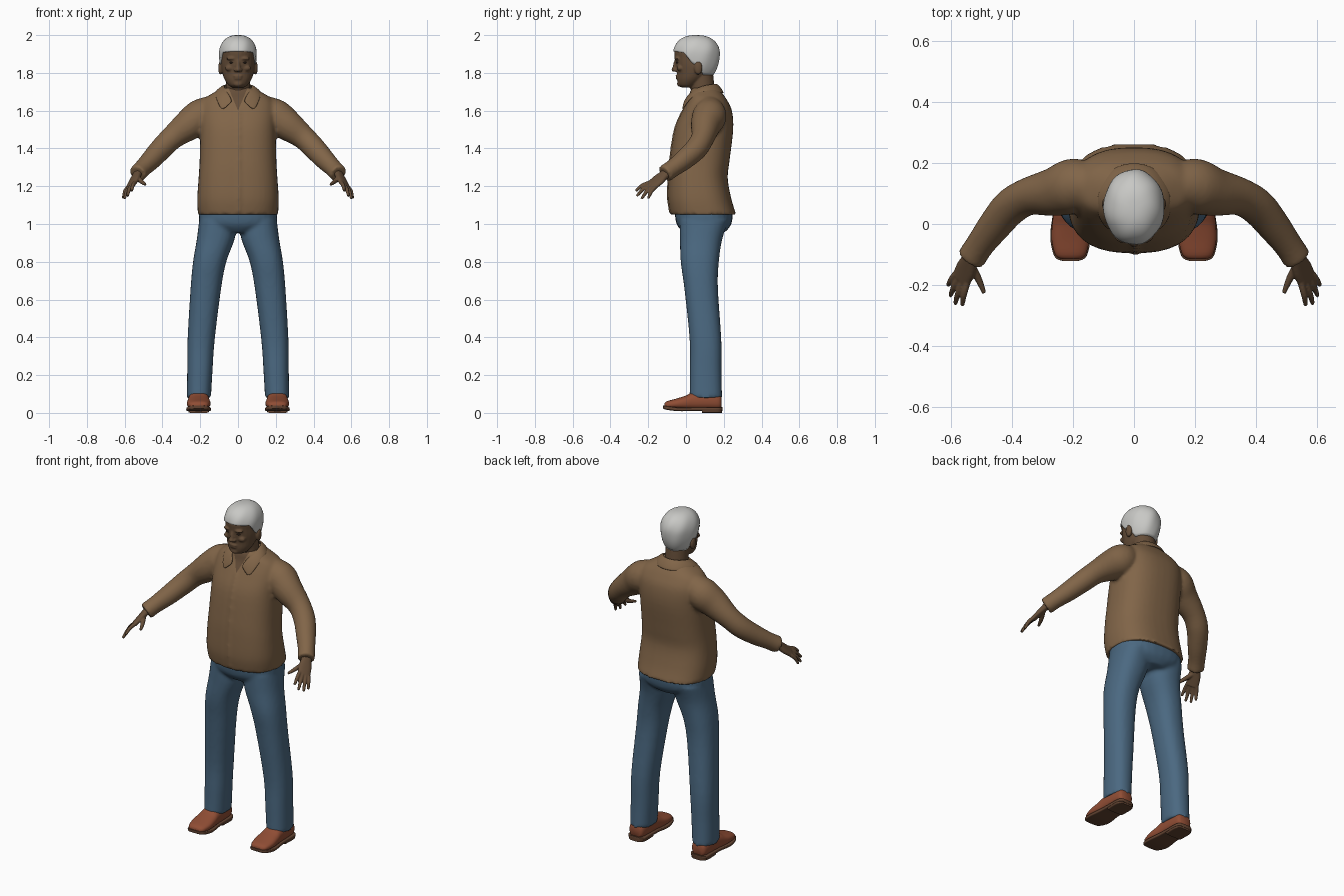
import bpy, bmesh, math
from mathutils import Vector, Matrix

cube = bpy.data.objects.get("Cube")
if cube:
    bpy.data.objects.remove(cube, do_unlink=True)

X, Y, Z = Vector((1, 0, 0)), Vector((0, 1, 0)), Vector((0, 0, 1))


def material(name, rgb):
    mat = bpy.data.materials.new(name)
    mat.use_nodes = True
    mat.diffuse_color = (*rgb, 1)
    shader = mat.node_tree.nodes["Principled BSDF"]
    shader.inputs["Base Color"].default_value = (*rgb, 1)
    shader.inputs["Roughness"].default_value = 0.8
    return mat


skin = material("brown skin", (0.13, 0.075, 0.04))
tan = material("tan jacket", (0.22, 0.13, 0.065))
denim = material("blue denim", (0.07, 0.14, 0.22))
leather = material("red brown leather", (0.28, 0.075, 0.035))
sole_brown = material("dark brown sole", (0.12, 0.055, 0.03))
grey = material("light grey hair", (0.58, 0.58, 0.56))
dark = material("dark eyes", (0.04, 0.025, 0.018))


def smooth_rings(rings, steps=4):
    """Catmull-Rom interpolation of (x, y, z, radius_u, radius_v) rings."""
    pts = [rings[0], *rings, rings[-1]]
    out = []
    for a, b, c, d in zip(pts, pts[1:], pts[2:], pts[3:]):
        for k in range(steps):
            t = k / steps
            out.append([0.5 * (2 * q + (r - p) * t + (2 * p - 5 * q + 4 * r - s) * t ** 2
                               + (3 * q - p - 3 * r + s) * t ** 3)
                        for p, q, r, s in zip(a, b, c, d)])
    return out + [list(rings[-1])]


def loft(bm, rings, u=X, v=None, power=2.0, side=1, sides=28):
    """Skin superellipse rings; without v the rings follow the path."""
    rings = smooth_rings(rings)
    centres = [Vector(r[:3]) for r in rings]
    loops = []
    for i, (c, r) in enumerate(zip(centres, rings)):
        uu, vv = u, v
        if v is None:
            t = (centres[min(i + 1, len(rings) - 1)] - centres[max(i - 1, 0)]).normalized()
            uu = (u - t * u.dot(t)).normalized()
            vv = t.cross(uu)
        loop = []
        for k in range(sides):
            a = math.tau * k / sides
            cu, cv = (math.copysign(abs(f) ** (2 / power), f) for f in (math.cos(a), math.sin(a)))
            p = c + uu * max(r[3], 0.003) * cu + vv * max(r[4], 0.003) * cv
            loop.append(bm.verts.new((p.x * side, p.y, p.z)))
        loops.append(loop)
    for a, b in zip(loops, loops[1:]):
        for k in range(sides):
            n = (k + 1) % sides
            bm.faces.new((a[k], a[n], b[n], b[k]))
    bm.faces.new(loops[0])
    bm.faces.new(loops[-1])


def ball(bm, centre, radii):
    bmesh.ops.create_uvsphere(bm, u_segments=20, v_segments=12, radius=1,
                              matrix=Matrix.Translation(centre) @ Matrix.Diagonal((*radii, 1)))


def finish(bm, name, mat, voxel=0, relax=4, thickness=0, subdivide=0, mirror=False):
    """Turn a bmesh into a smooth object, fusing overlapping pieces if voxel is set."""
    bmesh.ops.recalc_face_normals(bm, faces=bm.faces[:])
    mesh = bpy.data.meshes.new(name)
    bm.to_mesh(mesh)
    bm.free()
    mesh.materials.append(mat)
    mesh.shade_smooth()
    mesh.set_sharp_from_angle(angle=math.radians(50))
    obj = bpy.data.objects.new(name, mesh)
    bpy.context.scene.collection.objects.link(obj)
    if mirror:
        mod = obj.modifiers.new("mirror", "MIRROR")
        mod.use_clip = True
    if thickness:
        mod = obj.modifiers.new("thickness", "SOLIDIFY")
        mod.thickness, mod.offset = thickness, -1
    if subdivide:
        mod = obj.modifiers.new("subdivide", "SUBSURF")
        mod.levels = mod.render_levels = subdivide
    if voxel:
        mod = obj.modifiers.new("fuse", "REMESH")
        mod.mode, mod.voxel_size, mod.use_smooth_shade = "VOXEL", voxel, True
        mod = obj.modifiers.new("relax", "SMOOTH")
        mod.factor, mod.iterations = 0.5, relax
    return obj


# Jacket: torso, sleeves and front placket fused together
TORSO = [(0, 0.092, 1.05, 0.212, 0.174), (0, 0.073, 1.13, 0.216, 0.168),
         (0, 0.064, 1.24, 0.209, 0.157), (0, 0.073, 1.34, 0.203, 0.158),
         (0, 0.095, 1.5, 0.2, 0.155), (0, 0.112, 1.6, 0.2, 0.131),
         (0, 0.113, 1.66, 0.18, 0.102), (0, 0.105, 1.695, 0.13, 0.085),
         (0, 0.1, 1.72, 0.085, 0.07)]
SLEEVE = [(0.12, 0.12, 1.63, 0.06, 0.06), (0.19, 0.125, 1.577, 0.09, 0.09),
          (0.26, 0.105, 1.525, 0.083, 0.08), (0.345, 0.09, 1.46, 0.064, 0.062),
          (0.405, 0.055, 1.4, 0.06, 0.06), (0.46, -0.01, 1.34, 0.054, 0.054),
          (0.505, -0.07, 1.295, 0.047, 0.047), (0.533, -0.113, 1.265, 0.048, 0.048)]
bm = bmesh.new()
loft(bm, TORSO, X, Y, power=2.5, sides=40)
loft(bm, [(0.004, y - ry, z, 0.01, 0.006) for _, y, z, _, ry in TORSO[:6]], X, Y)
for s in (1, -1):
    loft(bm, SLEEVE, Vector((1, 0, 1)), side=s)
jacket = finish(bm, "jacket", tan, voxel=0.01)

# Open neck: cut a V into the chest and colour it as skin
graph = bpy.context.evaluated_depsgraph_get()
mesh = bpy.data.meshes.new_from_object(jacket.evaluated_get(graph))
jacket.modifiers.clear()
jacket.data = mesh
mesh.materials.append(skin)
bm = bmesh.new()
bm.from_mesh(mesh)
V_LOW, V_SLOPE = 1.6, 0.42
for s in (1, -1):
    chest = [f for f in bm.faces if f.calc_center_median().z > V_LOW - 0.03
             and f.calc_center_median().y < 0.08 and abs(f.calc_center_median().x) < 0.08]
    geom = chest + list({e for f in chest for e in f.edges}) + list({v for f in chest for v in f.verts})
    bmesh.ops.bisect_plane(bm, geom=geom, plane_co=(0, 0, V_LOW), plane_no=(s, 0, -V_SLOPE))
for f in bm.faces:
    c = f.calc_center_median()
    f.smooth = True
    if c.y < 0.06 and abs(c.x) < V_SLOPE * (c.z - V_LOW):
        f.material_index = 1
bm.to_mesh(mesh)
bm.free()

# Folded collar with two points
INNER = [(0, 0.165, 1.745), (0.06, 0.147, 1.745), (0.077, 0.085, 1.735),
         (0.06, 0.022, 1.705), (0.022, -0.015, 1.65)]
OUTER = [(0, 0.21, 1.695), (0.085, 0.187, 1.695), (0.13, 0.09, 1.712),
         (0.12, 0.014, 1.668), (0.088, -0.028, 1.59)]
bm = bmesh.new()
rows = []
for a, b in zip(INNER, OUTER):
    a, b = Vector(a), Vector(b)
    rows.append([bm.verts.new(p) for p in (a, a.lerp(b, 0.45) + Z * 0.008, b)])
for p, q in zip(rows, rows[1:]):
    for k in (0, 1):
        bm.faces.new((p[k], q[k], q[k + 1], p[k + 1]))
finish(bm, "collar", tan, thickness=0.009, subdivide=2, mirror=True)

# Trousers: pelvis and legs fused together
LEG = [(0.207, 0.105, 0.08, 0.064, 0.086), (0.202, 0.104, 0.22, 0.067, 0.084),
       (0.195, 0.103, 0.39, 0.072, 0.084), (0.17, 0.08, 0.66, 0.081, 0.089),
       (0.15, 0.073, 0.8, 0.088, 0.101), (0.118, 0.08, 0.92, 0.1, 0.112),
       (0.106, 0.096, 1.02, 0.1, 0.13)]
PELVIS = [(0, 0.095, 0.955, 0.08, 0.11), (0, 0.095, 1.0, 0.195, 0.145),
          (0, 0.092, 1.08, 0.203, 0.152), (0, 0.07, 1.18, 0.18, 0.125)]
bm = bmesh.new()
loft(bm, PELVIS, X, Y, power=2.4)
for s in (1, -1):
    loft(bm, LEG, X, Y, power=2.3, side=s)
finish(bm, "trousers", denim, voxel=0.01)

# Shoes: rounded uppers, thin soles and heels
UPPER = [(-0.115, 0.038, 0.03, 0.012), (-0.1, 0.042, 0.05, 0.02), (-0.05, 0.048, 0.062, 0.028),
         (0, 0.054, 0.06, 0.038), (0.04, 0.062, 0.056, 0.047), (0.12, 0.065, 0.053, 0.05),
         (0.172, 0.06, 0.046, 0.044), (0.187, 0.055, 0.032, 0.03)]
SOLE = [(-0.121, 0.031, 0.026, 0.008), (-0.105, 0.027, 0.053, 0.01), (-0.04, 0.019, 0.066, 0.01),
        (0.04, 0.02, 0.057, 0.01), (0.1, 0.02, 0.055, 0.01), (0.17, 0.02, 0.054, 0.01),
        (0.193, 0.02, 0.034, 0.01)]
HEEL = [(0.085, 0.011, 0.052, 0.011), (0.165, 0.011, 0.053, 0.011), (0.191, 0.011, 0.033, 0.011)]
for name, mat, power, tables in (("shoe_uppers", leather, 2.5, [UPPER]),
                                 ("shoe_soles", sole_brown, 6, [SOLE, HEEL])):
    bm = bmesh.new()
    for s in (1, -1):
        for table in tables:
            loft(bm, [(0.208, y, z, ru, rv) for y, z, ru, rv in table], X, Z, power=power, side=s)
    finish(bm, name, mat)

# Hands: flat palm, four fingers and a thumb
ACROSS = Vector((0.6, 0.45, -0.4)).normalized()
KNUCKLE = Vector((0.565, -0.178, 1.207))
TIPS = [(0.562, -0.266, 1.175), (0.585, -0.261, 1.148), (0.601, -0.235, 1.133), (0.608, -0.2, 1.135)]
PALM = [(0.525, -0.085, 1.28, 0.027, 0.022), (0.535, -0.115, 1.26, 0.029, 0.019),
        (0.55, -0.148, 1.232, 0.037, 0.016), (0.566, -0.182, 1.203, 0.036, 0.013)]
THUMB = [(0.538, -0.125, 1.25, 0.014, 0.014), (0.51, -0.178, 1.224, 0.012, 0.012),
         (0.49, -0.226, 1.208, 0.007, 0.007)]
bm = bmesh.new()
for s in (1, -1):
    loft(bm, PALM, ACROSS, power=2.4, side=s)
    loft(bm, THUMB, ACROSS, side=s, sides=12)
    for k, tip in enumerate(TIPS):
        base = KNUCKLE + ACROSS * 0.018 * (k - 1.5)
        tip = Vector(tip)
        mid = base.lerp(tip, 0.5) + Vector((0.003, -0.003, 0.006))
        loft(bm, [(*base, 0.011, 0.011), (*mid, 0.0105, 0.0105), (*tip, 0.007, 0.007)],
             ACROSS, side=s, sides=12)
finish(bm, "hands", skin, voxel=0.004, relax=2)

# Head: skull, neck and facial features fused together
SKULL = [(0, 0.01, 1.722, 0.03, 0.03), (0, 0.01, 1.735, 0.05, 0.05), (0, 0.025, 1.765, 0.071, 0.072),
         (0, 0.04, 1.8, 0.083, 0.088), (0, 0.045, 1.84, 0.089, 0.1), (0, 0.05, 1.88, 0.09, 0.11),
         (0, 0.05, 1.92, 0.09, 0.112), (0, 0.05, 1.96, 0.075, 0.095), (0, 0.05, 1.985, 0.04, 0.05)]
NECK = [(0, 0.1, 1.6, 0.066, 0.066), (0, 0.09, 1.7, 0.065, 0.064), (0, 0.08, 1.81, 0.065, 0.062)]
NOSE = [(0, -0.05, 1.872, 0.009, 0.01), (0, -0.056, 1.845, 0.011, 0.012), (0, -0.06, 1.815, 0.016, 0.012)]
bm = bmesh.new()
for table in (SKULL, NECK, NOSE):
    loft(bm, table, X, Y)
ball(bm, (0, -0.063, 1.817), (0.014, 0.014, 0.012))
ball(bm, (0, -0.044, 1.783), (0.026, 0.012, 0.006))
ball(bm, (0, -0.042, 1.771), (0.023, 0.012, 0.007))
ball(bm, (0, -0.032, 1.742), (0.026, 0.016, 0.016))
for s in (1, -1):
    ball(bm, (s * 0.034, -0.046, 1.876), (0.028, 0.016, 0.009))
    ball(bm, (s * 0.045, -0.032, 1.825), (0.024, 0.016, 0.016))
    ball(bm, (s * 0.013, -0.056, 1.815), (0.01, 0.011, 0.009))
    ball(bm, (s * 0.092, 0.065, 1.826), (0.013, 0.022, 0.036))
finish(bm, "head", skin, voxel=0.005, relax=3)

# Eyes
bm = bmesh.new()
for s in (1, -1):
    ball(bm, (s * 0.034, -0.045, 1.855), (0.012, 0.008, 0.005))
finish(bm, "eyes", dark)

# Hair: a domed cap trimmed along a hairline (front amount, cosine of trim angle)
HAIRLINE = [(-1, -0.75), (-0.4, -0.75), (-0.1, -0.45), (0.2, -0.32), (0.55, 0.08), (1, 0.15)]


def hairline(front):
    for (a, p), (b, q) in zip(HAIRLINE, HAIRLINE[1:]):
        if front <= b:
            return p + (q - p) * (front - a) / (b - a)
    return HAIRLINE[-1][1]


bm = bmesh.new()
COLS, ROWS = 64, 18
top = bm.verts.new((0, 0.055, 2))
loops = []
for i in range(1, ROWS + 1):
    loop = []
    for k in range(COLS):
        a = math.tau * k / COLS
        th = math.acos(hairline(max(-1, -math.sin(a)))) * i / ROWS
        r = math.sin(th) ** 0.8 * (1 + 0.012 * math.sin(7 * a + 3 * th) * math.sin(th))
        h = math.cos(th) * (0.1 if th < math.pi / 2 else 0.15)
        loop.append(bm.verts.new((0.1 * r * math.cos(a), 0.055 + 0.124 * r * math.sin(a), 1.9 + h)))
    loops.append(loop)
for k in range(COLS):
    n = (k + 1) % COLS
    bm.faces.new((top, loops[0][k], loops[0][n]))
    for a, b in zip(loops, loops[1:]):
        bm.faces.new((a[k], b[k], b[n], a[n]))
finish(bm, "hair", grey, thickness=0.015)
